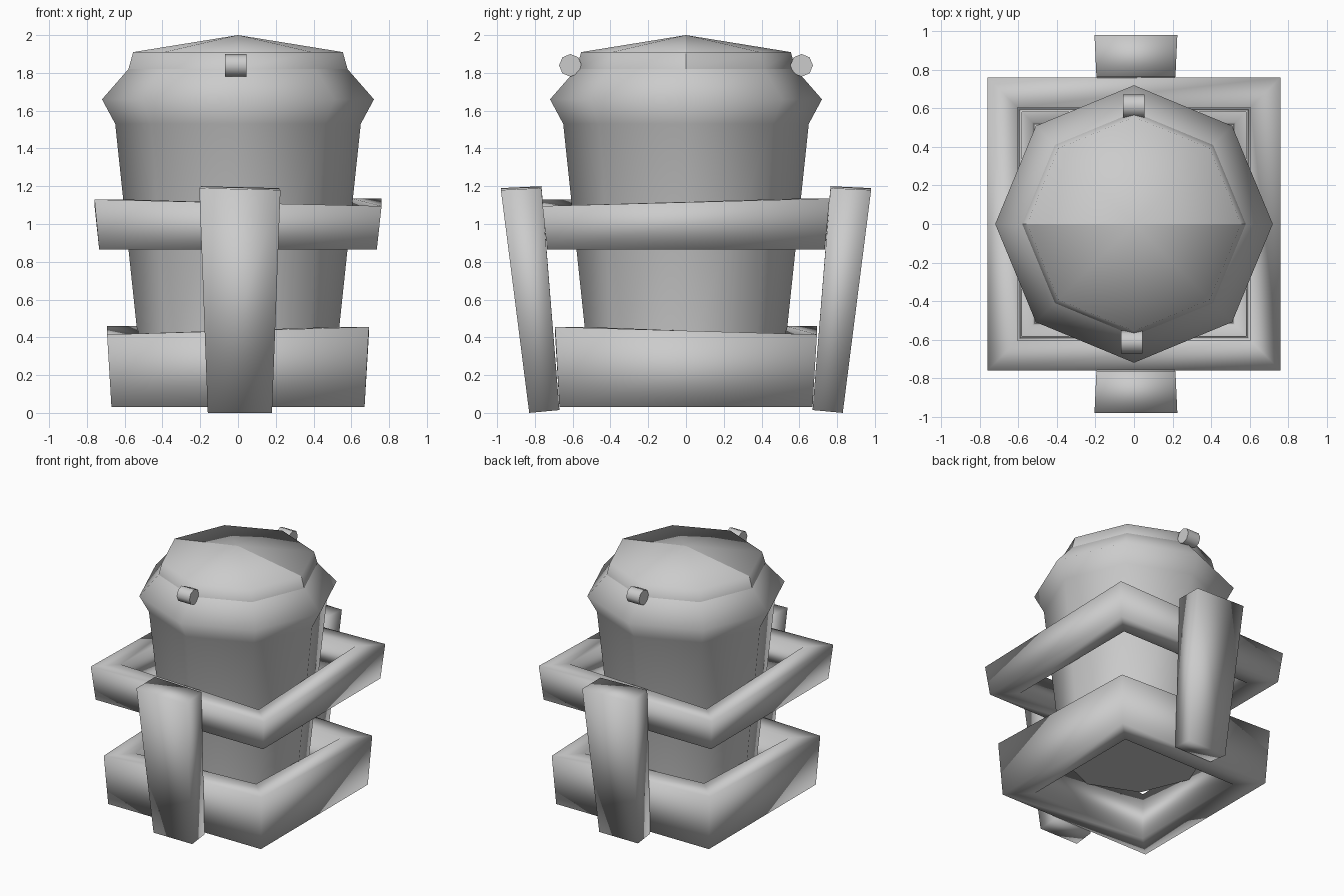
import bpy, bmesh, math

if "Cube" in bpy.data.objects:
    bpy.data.objects.remove(bpy.data.objects["Cube"])

grey = bpy.data.materials.new("plain_grey")
grey.diffuse_color = (0.6, 0.6, 0.6, 1)
grey.use_nodes = True
grey.node_tree.nodes["Principled BSDF"].inputs["Base Color"].default_value = grey.diffuse_color


def make(name, verts, faces, sharp=None):
    """Smooth-shaded object; sharp(a, b) tells which edges stay hard."""
    me = bpy.data.meshes.new(name)
    bm = bmesh.new()
    vs = [bm.verts.new(v) for v in verts]
    for f in faces:
        bm.faces.new([vs[i] for i in f])
    bmesh.ops.recalc_face_normals(bm, faces=bm.faces)
    for f in bm.faces:
        f.smooth = True
    for e in bm.edges:
        if sharp and sharp(e.verts[0].co, e.verts[1].co):
            e.smooth = False
    bm.to_mesh(me)
    bm.free()
    me.materials.append(grey)
    ob = bpy.data.objects.new(name, me)
    bpy.context.collection.objects.link(ob)
    return ob


def lathe(profile, n=8):
    """Stacked rings of n points, vertices on the axes."""
    verts = [(r * math.cos(2 * math.pi * i / n), r * math.sin(2 * math.pi * i / n), z)
             for r, z in profile for i in range(n)]
    faces = [(k * n + i, k * n + (i + 1) % n, (k + 1) * n + (i + 1) % n, (k + 1) * n + i)
             for k in range(len(profile) - 1) for i in range(n)]
    return verts, faces


# Barrel body, closed at the bottom
prof = [(0.52, 0.30), (0.65, 1.53), (0.72, 1.66), (0.58, 1.82)]
v, f = lathe(prof)
f.append(tuple(range(8)))
make("barrel_body", v, f, lambda a, b: max(a.z, b.z) < 0.31)

# Shallow lid, creased across the middle where its two halves meet
v, f = lathe([(0.58, 1.82), (0.555, 1.91)])
v.append((0, 0, 2.0))
f += [(8 + i, 8 + (i + 1) % 8, 16) for i in range(8)]
make("lid", v, f, lambda a, b: abs(a.y) < 1e-4 and abs(b.y) < 1e-4)


# Square hoops with slightly uneven top corners
def hoop(name, bottom, z0, top, tops, thick):
    verts, faces = [], []
    for (sx, sy), zt in zip(((-1, -1), (1, -1), (1, 1), (-1, 1)), tops):
        for r, z in ((bottom, z0), (top, zt), (top - thick, zt), (bottom - thick, z0)):
            verts.append((sx * r, sy * r, z))
    for c in range(4):
        d = (c + 1) % 4
        for k in range(4):
            m = (k + 1) % 4
            faces.append((c * 4 + k, d * 4 + k, d * 4 + m, c * 4 + m))
    make(name, verts, faces)


hoop("lower_hoop", 0.67, 0.03, 0.693, (0.415, 0.455, 0.415, 0.46), 0.165)
hoop("upper_hoop", 0.735, 0.865, 0.76, (1.13, 1.095, 1.135, 1.10), 0.155)

# Leaning planks front and back, and hinge pins above them
BOX = [(0, 1, 2, 3), (4, 5, 6, 7), (0, 1, 5, 4), (1, 2, 6, 5), (2, 3, 7, 6), (3, 0, 4, 7)]
for label, s, px in (("front", -1, -0.012), ("back", 1, -0.002)):
    plank = [(-0.16, 0.83, 0.0), (0.18, 0.83, 0.0), (0.175, 0.67, 0.015), (-0.155, 0.67, 0.015),
             (-0.205, 0.98, 1.19), (0.225, 0.98, 1.18), (0.215, 0.765, 1.19), (-0.195, 0.765, 1.20)]
    make(label + "_plank", [(x, s * y, z) for x, y, z in plank], BOX)

    v, f = lathe([(0.06, -0.056), (0.06, 0.056)])
    f += [tuple(range(8)), tuple(range(8, 16))]
    make(label + "_pin", [(px + z, s * 0.612 + x, 1.84 + y) for x, y, z in v], f,
         lambda a, b: abs(a.x - b.x) < 0.01)
